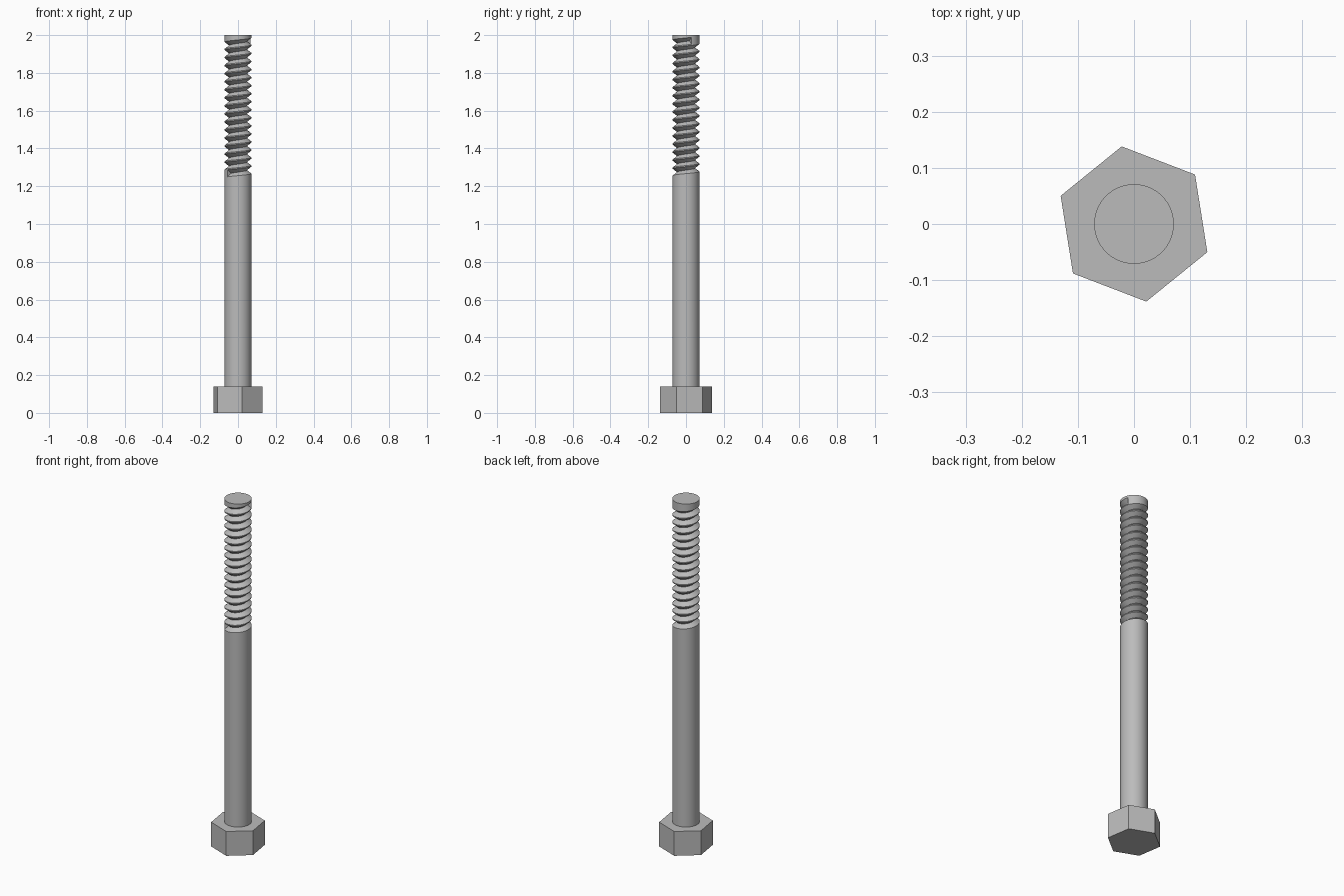
import bpy, bmesh
from math import pi, cos, sin, radians

if "Cube" in bpy.data.objects:
    bpy.data.objects.remove(bpy.data.objects["Cube"])

steel = bpy.data.materials.new("grey_steel")
steel.use_nodes = True
colour = (0.5, 0.5, 0.5, 1)
steel.diffuse_color = colour
steel.node_tree.nodes["Principled BSDF"].inputs["Base Color"].default_value = colour

HEAD_R, HEAD_H = 0.14, 0.14
ROD_R, ROOT_R, TOP = 0.071, 0.047, 2.0
SEG = 48                                    # steps per turn
STEPS = 790                                 # steps along the thread
START = radians(219)
Z0, PITCH, GROOVE = 1.25, 0.0426, 0.037


def finish(bm, name, smooth):
    bmesh.ops.recalc_face_normals(bm, faces=bm.faces)
    mesh = bpy.data.meshes.new(name)
    bm.to_mesh(mesh)
    bm.free()
    mesh.materials.append(steel)
    obj = bpy.data.objects.new(name, mesh)
    bpy.context.collection.objects.link(obj)
    if smooth:
        bpy.ops.object.select_all(action='DESELECT')
        obj.select_set(True)
        bpy.context.view_layer.objects.active = obj
        bpy.ops.object.shade_smooth_by_angle(angle=radians(30))
    return obj


# Hexagonal head
bm = bmesh.new()
hexagon = [bm.verts.new((HEAD_R * cos(a), HEAD_R * sin(a), 0))
           for a in (radians(39 + 60 * k) for k in range(6))]
base = bm.faces.new(hexagon)
side = bmesh.ops.extrude_face_region(bm, geom=[base])["geom"]
bmesh.ops.translate(bm, vec=(0, 0, HEAD_H),
                    verts=[v for v in side if isinstance(v, bmesh.types.BMVert)])
finish(bm, "hex_head", False)

# Shank with a helical V groove: lower edge, root and upper edge of the groove
bm = bmesh.new()


def point(step, radius, z):
    a = START + 2 * pi * step / SEG
    return bm.verts.new((radius * cos(a), radius * sin(a), z))


def helix(radius, lift):
    return [point(i, radius, Z0 + lift + PITCH * i / SEG) for i in range(STEPS + 1)]


low, root, high = helix(ROD_R, 0), helix(ROOT_R, GROOVE / 2), helix(ROD_R, GROOVE)
for i in range(STEPS):
    bm.faces.new((low[i], low[i + 1], root[i + 1], root[i]))
    bm.faces.new((root[i], root[i + 1], high[i + 1], high[i]))

# Crest between neighbouring turns, and the two ends of the groove
for i in range(STEPS - SEG):
    bm.faces.new((high[i], high[i + 1], low[i + 1 + SEG], low[i + SEG]))
for i in (0, STEPS):
    bm.faces.new((low[i], root[i], high[i]))

# Plain shank below the thread and rim above it
bottom = [point(i, ROD_R, HEAD_H) for i in range(SEG)]
last = STEPS - SEG
top = [point(last + i, ROD_R, TOP) for i in range(SEG)]
for i in range(SEG):
    j = (i + 1) % SEG
    seam = [low[0], high[0]] if j == 0 else []
    bm.faces.new([bottom[i], bottom[j]] + seam + [low[i + 1], low[i]])
    seam = [high[STEPS], low[STEPS]] if i == 0 else []
    bm.faces.new([high[last + i], high[last + i + 1], top[j], top[i]] + seam)
bm.faces.new(bottom)
bm.faces.new(top)
finish(bm, "threaded_shank", True)
